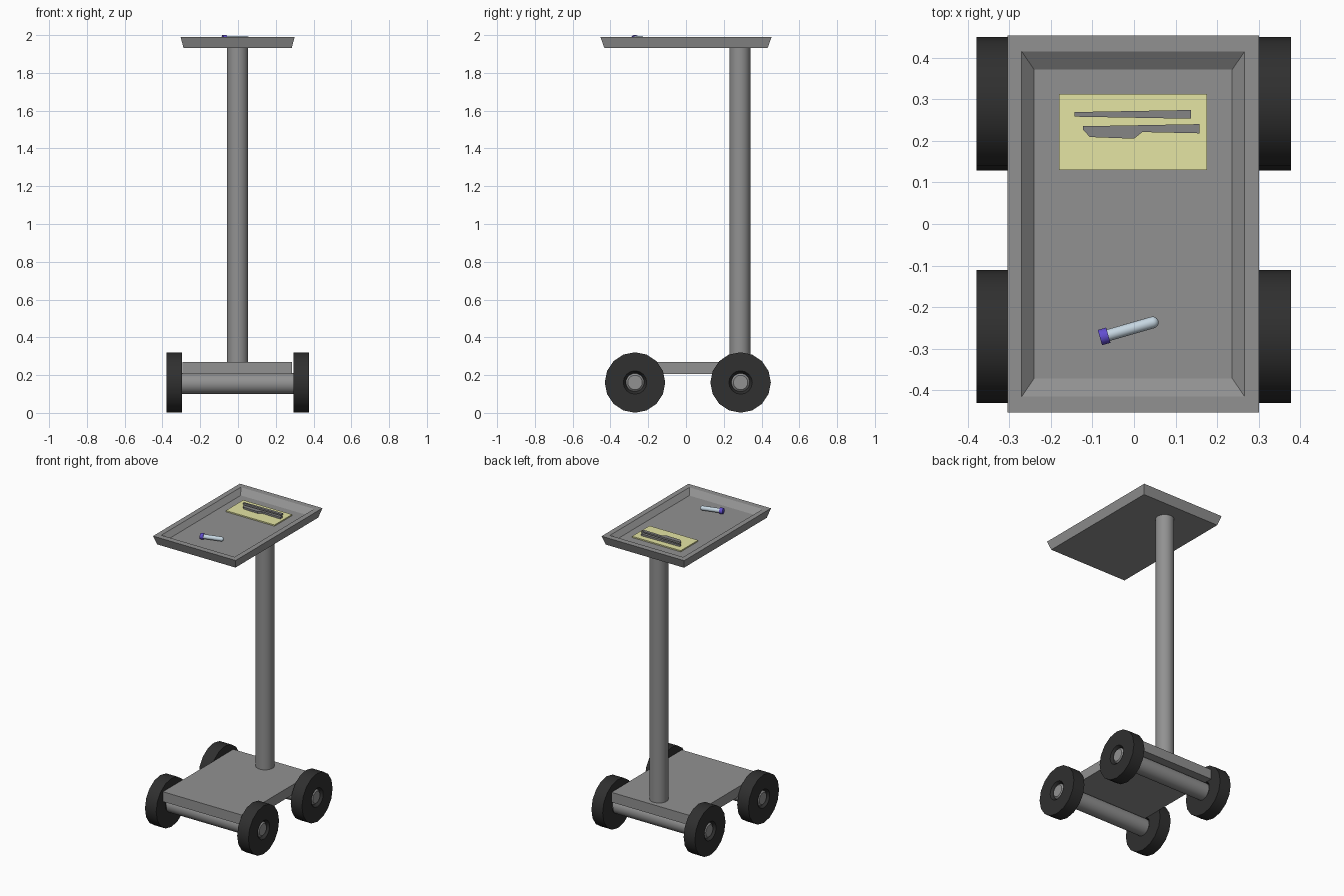
import bpy, bmesh, math
from mathutils import Matrix, Vector

if "Cube" in bpy.data.objects:
    bpy.data.objects.remove(bpy.data.objects["Cube"])


def material(name, color):
    m = bpy.data.materials.new(name)
    m.diffuse_color = (*color, 1)
    m.use_nodes = True
    m.node_tree.nodes["Principled BSDF"].inputs["Base Color"].default_value = m.diffuse_color
    return m


METAL = material("metal", (0.285, 0.285, 0.285))
STEEL = material("blade_steel", (0.235, 0.235, 0.235))
RUBBER = material("rubber", (0.029, 0.029, 0.029))
PAPER = material("paper", (0.78, 0.78, 0.37))
GLASS = material("glass", (0.56, 0.67, 0.75))
CAP = material("cap", (0.12, 0.075, 0.62))


def finish(name, bm, mat=METAL, smooth=False):
    bmesh.ops.remove_doubles(bm, verts=bm.verts, dist=1e-5)
    bmesh.ops.recalc_face_normals(bm, faces=bm.faces)
    me = bpy.data.meshes.new(name)
    bm.to_mesh(me)
    bm.free()
    ob = bpy.data.objects.new(name, me)
    bpy.context.collection.objects.link(ob)
    me.materials.append(mat)
    if smooth:
        bpy.ops.object.select_all(action='DESELECT')
        ob.select_set(True)
        bpy.context.view_layer.objects.active = ob
        bpy.ops.object.shade_smooth_by_angle(angle=math.radians(35))
    return ob


def box(name, lo, hi, mat=METAL):
    bm = bmesh.new()
    bmesh.ops.create_cube(bm, size=1)
    for v in bm.verts:
        v.co = Vector([(a + b) / 2 + c * (b - a) for a, b, c in zip(lo, hi, v.co)])
    return finish(name, bm, mat)


def lathe(name, profile, origin, axis, sides, mat=METAL, closed=False):
    """Spin (radius, distance along axis) points around an axis."""
    bm = bmesh.new()
    rot = Vector((0, 0, 1)).rotation_difference(Vector(axis)).to_matrix().to_4x4()
    vs = [bm.verts.new((r, 0, h)) for r, h in profile]
    pairs = list(zip(vs, vs[1:])) + ([(vs[-1], vs[0])] if closed else [])
    edges = [bm.edges.new(p) for p in pairs]
    bmesh.ops.spin(bm, geom=vs + edges, cent=(0, 0, 0), axis=(0, 0, 1),
                   angle=2 * math.pi, steps=sides, use_merge=True)
    bmesh.ops.transform(bm, matrix=Matrix.Translation(origin) @ rot, verts=bm.verts)
    return finish(name, bm, mat, smooth=True)


def rod(name, radius, length, origin, axis, sides, mat=METAL, chamfer=0.0):
    c = chamfer
    return lathe(name, [(0, 0), (radius - c, 0), (radius, c), (radius, length - c),
                        (radius - c, length), (0, length)], origin, axis, sides, mat)


def plate(name, outline, z0, z1, mat=METAL):
    bm = bmesh.new()
    f = bm.faces.new([bm.verts.new((x, y, z0)) for x, y in outline])
    up = bmesh.ops.extrude_face_region(bm, geom=[f])
    for v in up["geom"]:
        if isinstance(v, bmesh.types.BMVert):
            v.co.z = z1
    return finish(name, bm, mat)


# Tray: stacked rectangular loops, outside bottom to inside floor
bm = bmesh.new()
loops = []
for hx, hy, z in [(0.286, 0.432, 1.931), (0.302, 0.453, 1.99),
                  (0.268, 0.415, 1.99), (0.238, 0.371, 1.961)]:
    loops.append([bm.verts.new((sx * hx - 0.002, sy * hy, z))
                  for sx, sy in ((-1, -1), (1, -1), (1, 1), (-1, 1))])
for a, b in zip(loops, loops[1:]):
    for i in range(4):
        j = (i + 1) % 4
        bm.faces.new((a[i], a[j], b[j], b[i]))
bm.faces.new(loops[0])
bm.faces.new(loops[-1])
finish("tray", bm)

# Pole and base deck
rod("pole", 0.056, 1.70, (-0.002, 0.285, 0.24), (0, 0, 1), 32)
box("base_deck", (-0.293, -0.365, 0.205), (0.287, 0.37, 0.27))

# Axles and wheels
wheel = [(0.060, 0), (0.16, 0), (0.16, 0.082), (0.062, 0.082), (0.048, 0.062), (0.048, 0.018)]
for end, y in (("front", -0.27), ("back", 0.289)):
    rod(end + "_axle", 0.055, 0.59, (-0.297, y, 0.155), (1, 0, 0), 32)
    rod(end + "_axle_tip", 0.048, 0.744, (-0.373, y, 0.161), (1, 0, 0), 32, chamfer=0.01)
    for side, s in (("left", -1), ("right", 1)):
        lathe(f"{end}_{side}_wheel", wheel, (s * 0.296 - 0.001, y, 0.161),
              (s, 0, 0), 16, RUBBER, closed=True)

# Paper sheet with two instruments
box("paper_pad", (-0.18, 0.13, 1.956), (0.176, 0.312, 1.969), PAPER)
plate("thin_blade", [(-0.143, 0.258), (0.137, 0.253), (0.137, 0.274), (-0.143, 0.269)],
      1.968, 1.981, STEEL)
plate("wide_blade", [(-0.122, 0.235), (-0.122, 0.226), (-0.106, 0.209), (0.0, 0.205),
                     (0.02, 0.221), (0.157, 0.218), (0.157, 0.240)], 1.968, 1.981, STEEL)

# Test tube with cap
d = Vector((0.131, 0.0375, 0)).normalized()
start = Vector((-0.082, -0.273, 1.981))
r, straight = 0.0142, 0.132
tip = [(r * math.cos(a), straight + r * math.sin(a))
       for a in [math.pi / 2 * i / 6 for i in range(6)]]
lathe("test_tube", [(0, 0.01), (r, 0.01)] + tip + [(0, straight + r)], start, d, 24, GLASS)
rod("tube_cap", 0.019, 0.021, start, d, 24, CAP)
